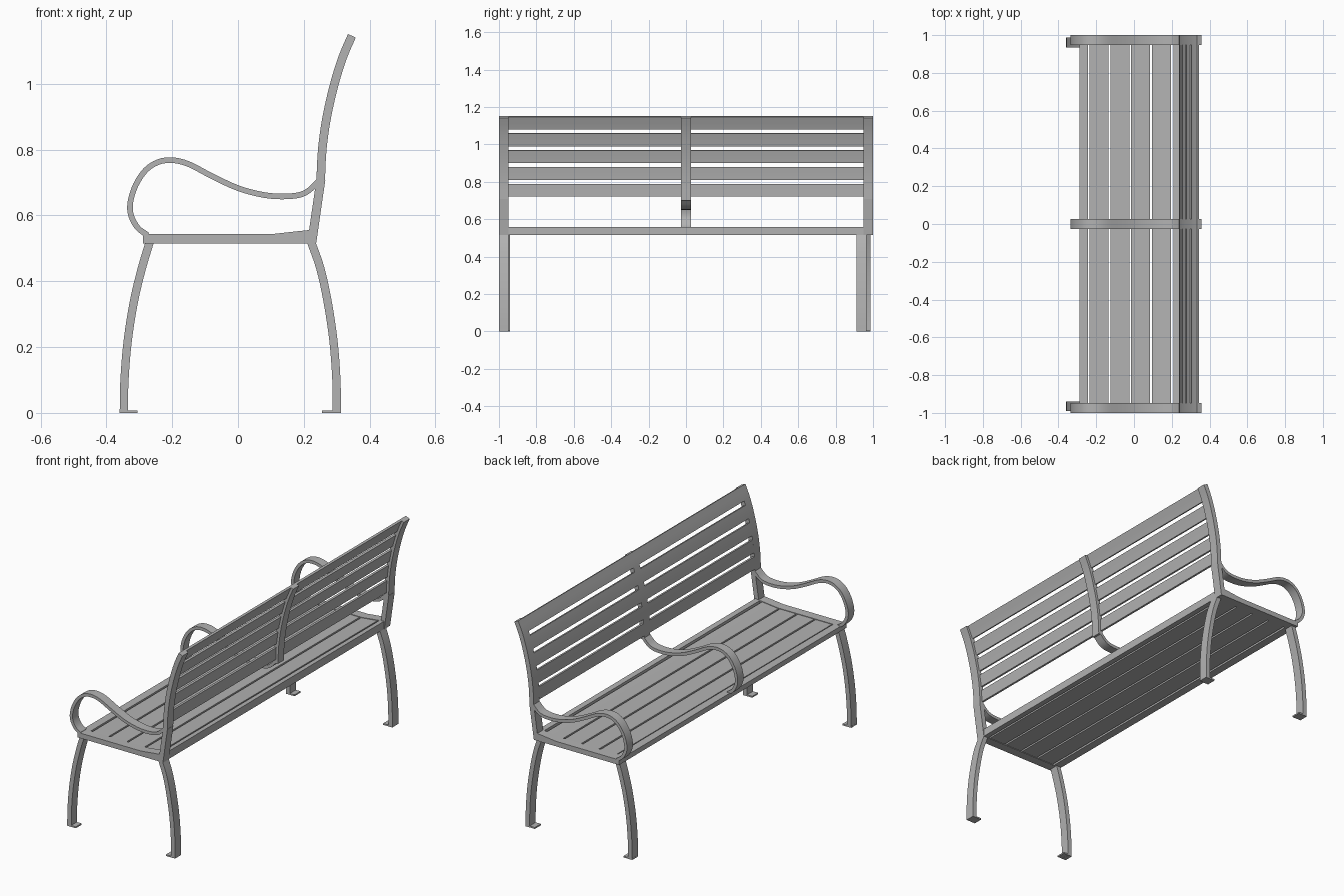
import bpy, bmesh, math
from mathutils import Vector

cube = bpy.data.objects.get("Cube")
if cube:
    bpy.data.objects.remove(cube, do_unlink=True)

metal = bpy.data.materials.new("grey metal")
metal.use_nodes = True
GREY = (0.45, 0.45, 0.45, 1)
metal.diffuse_color = GREY
metal.node_tree.nodes["Principled BSDF"].inputs["Base Color"].default_value = GREY


def strip(name, left, right, y0, y1):
    """Solid strip between two matching side lines in the xz plane."""
    bm = bmesh.new()
    rings = []
    for a, b in zip(left, right):
        corners = [(a, y0), (b, y0), (b, y1), (a, y1)]
        rings.append([bm.verts.new((p[0], y, p[1])) for p, y in corners])
    for r, s in zip(rings, rings[1:]):
        for i in range(4):
            j = (i + 1) % 4
            bm.faces.new((r[i], r[j], s[j], s[i]))
    bm.faces.new(rings[0])
    bm.faces.new(rings[-1])
    bmesh.ops.recalc_face_normals(bm, faces=bm.faces)
    mesh = bpy.data.meshes.new(name)
    bm.to_mesh(mesh)
    bm.free()
    mesh.materials.append(metal)
    mesh.shade_smooth()
    mesh.set_sharp_from_angle(angle=math.radians(30))
    ob = bpy.data.objects.new(name, mesh)
    bpy.context.collection.objects.link(ob)
    return ob


def smooth(points, steps=4):
    """Catmull-Rom curve through the points."""
    p = [Vector(q) for q in points]
    p = [2 * p[0] - p[1]] + p + [2 * p[-1] - p[-2]]
    out = []
    for a, b, c, d in zip(p, p[1:], p[2:], p[3:]):
        for k in range(steps):
            t = k / steps
            out.append(0.5 * (2 * b + (c - a) * t + (2 * a - 5 * b + 4 * c - d) * t * t
                              + (3 * b - a - 3 * c + d) * t ** 3))
    return out + [p[-2]]


def ribbon(name, path, thick, y0, y1, shift=0):
    """Bar of even thickness along a path; shift moves it along its normal."""
    left, right = [], []
    for i, p in enumerate(path):
        t = (path[min(i + 1, len(path) - 1)] - path[max(i - 1, 0)]).normalized()
        n = Vector((t.y, -t.x))
        left.append(p + n * (shift - thick / 2))
        right.append(p + n * (shift + thick / 2))
    return strip(name, left, right, y0, y1)


def seat_top(x):
    return 0.543 + max(0, x - 0.1) * 0.11


def seat_bar(name, x0, x1, y0, y1, drop=0.0):
    xs = [x0] + ([0.1] if x0 < 0.1 < x1 else []) + [x1]
    strip(name, [(x, 0.515 + drop) for x in xs], [(x, seat_top(x) - drop) for x in xs], y0, y1)


ENDS = {"right": (-1.0, -0.948), "left": (0.948, 1.0)}
MIDDLE = (-0.026, 0.026)

# Seat frame and slats
for side, ys in ENDS.items():
    seat_bar(side + "_seat_rail", -0.288, 0.235, *ys)
seat_bar("front_seat_rail", -0.288, -0.243, -0.95, 0.95)
seat_bar("back_seat_rail", 0.208, 0.237, -0.95, 0.95)
for i in range(4):
    x = -0.235 + 0.11 * i
    seat_bar(f"seat_slat_{i + 1}", x, x + 0.1, -0.95, 0.95, 0.003)

# Backrest posts: straight lower part, curved upper part
lower = [Vector((0.224, 0.516)), Vector((0.252, 0.71))]
upper = smooth([(0.251, 0.70), (0.256, 0.80), (0.270, 0.90),
                (0.293, 1.0), (0.318, 1.08), (0.346, 1.146)])
for side, ys in ENDS.items():
    ribbon(side + "_lower_post", lower, 0.027, *ys)
    ribbon(side + "_back_post", upper, 0.026, *ys)
ribbon("middle_back_post", upper, 0.026, *MIDDLE)


def back_point(z):
    for a, b in zip(upper, upper[1:]):
        if z <= b.y:
            break
    return a.lerp(b, (z - a.y) / (b.y - a.y))


# Backrest slats, flush with the front of the posts
for i in range(5):
    z0 = 0.72 + 0.0895 * i
    z1 = z0 + 0.068
    path = [back_point(z0 + (z1 - z0) * k / 4) for k in range(5)]
    ribbon(f"back_slat_{i + 1}", path, 0.012, -0.95, 0.95, shift=-0.007)

# Looped armrests
arm = smooth([(-0.275, 0.540), (-0.305, 0.563), (-0.325, 0.600), (-0.327, 0.640),
              (-0.311, 0.692), (-0.281, 0.737), (-0.243, 0.762), (-0.200, 0.768),
              (-0.150, 0.756), (-0.080, 0.720), (0.0, 0.683), (0.080, 0.662),
              (0.150, 0.658), (0.205, 0.669), (0.248, 0.708)])
for side, ys in list(ENDS.items()) + [("middle", MIDDLE)]:
    ribbon(side + "_armrest", arm, 0.017, *ys)

# Bowed legs with small foot plates
front_leg = smooth([(-0.347, 0), (-0.345, 0.1), (-0.335, 0.22),
                    (-0.316, 0.34), (-0.292, 0.44), (-0.268, 0.52)])
back_leg = smooth([(0.300, 0), (0.299, 0.1), (0.290, 0.22),
                   (0.272, 0.34), (0.250, 0.44), (0.222, 0.52)])
for side, front_y, back_y in (("right", (-0.99, -0.94), (-1.0, -0.948)),
                              ("left", (0.935, 0.987), (0.912, 0.965))):
    ribbon(side + "_front_leg", front_leg, 0.025, *front_y)
    ribbon(side + "_back_leg", back_leg, 0.025, *back_y)
    for part, ys, x0, x1 in (("front", front_y, -0.36, -0.306), ("back", back_y, 0.256, 0.312)):
        strip(f"{side}_{part}_foot", [(x0, 0), (x1, 0)], [(x0, 0.008), (x1, 0.008)], *ys)
